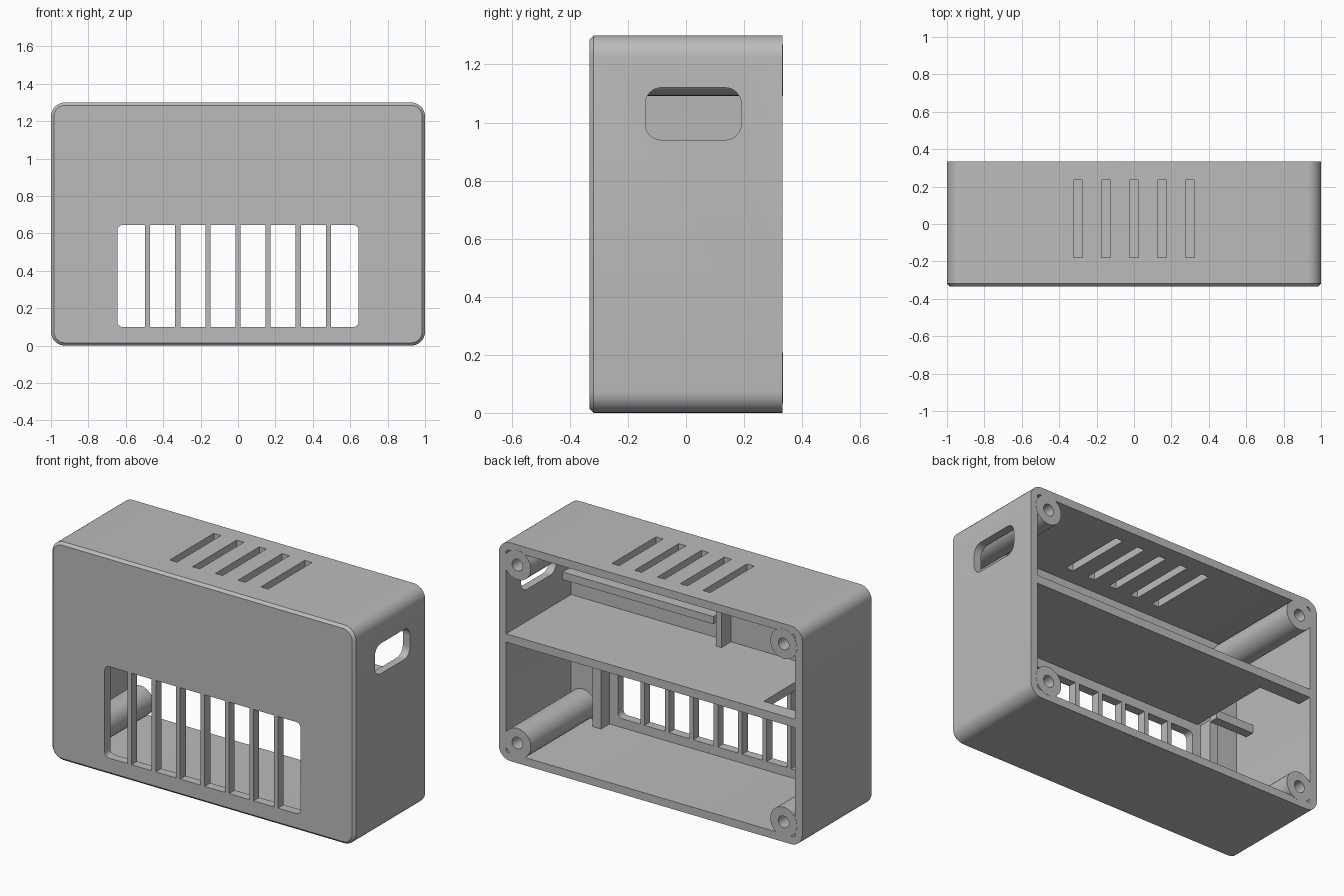
import bpy, bmesh, math
from mathutils import Vector

cube = bpy.data.objects.get("Cube")
if cube:
    bpy.data.objects.remove(cube, do_unlink=True)

grey = bpy.data.materials.new("plain_grey")
grey.use_nodes = True
grey.diffuse_color = (0.5, 0.5, 0.5, 1)
grey.node_tree.nodes["Principled BSDF"].inputs["Base Color"].default_value = (0.5, 0.5, 0.5, 1)

DEPTH = 0.333          # half depth of the case
HEIGHT = 1.3
WALL = 0.047
FRONT_IN = -0.28       # inner face of the front panel
SHELF = (0.70, 0.75)   # underside and top of the shelf


def finish(bm, name):
    bmesh.ops.recalc_face_normals(bm, faces=bm.faces)
    mesh = bpy.data.meshes.new(name)
    bm.to_mesh(mesh)
    bm.free()
    ob = bpy.data.objects.new(name, mesh)
    bpy.context.collection.objects.link(ob)
    mesh.materials.append(grey)
    return ob


def rounded(a0, a1, b0, b1, r, steps=8):
    """Outline of a rounded rectangle."""
    pts = []
    corners = [(a1 - r, b1 - r), (a0 + r, b1 - r), (a0 + r, b0 + r), (a1 - r, b0 + r)]
    for k, (ca, cb) in enumerate(corners):
        for i in range(steps + 1):
            t = math.pi / 2 * (k + i / steps)
            pts.append((ca + r * math.cos(t), cb + r * math.sin(t)))
    return pts


def prism(name, pts, axis, t0, t1, chamfer=0):
    """Extrude an outline along an axis, optionally chamfering the t0 end."""
    place = {"x": lambda a, b, t: (t, a, b),
             "y": lambda a, b, t: (a, t, b),
             "z": lambda a, b, t: (a, b, t)}[axis]
    bm = bmesh.new()
    start = bm.faces.new([bm.verts.new(place(a, b, t0)) for a, b in pts])
    ring = list(start.edges)
    out = bmesh.ops.extrude_face_region(bm, geom=[start], use_keep_orig=True)
    move = Vector(place(0, 0, t1 - t0))
    for v in out["geom"]:
        if isinstance(v, bmesh.types.BMVert):
            v.co += move
    if chamfer:
        bmesh.ops.bevel(bm, geom=ring, offset=chamfer, segments=1, affect="EDGES")
    return finish(bm, name)


def box(name, x, y, z):
    return prism(name, [(x[0], y[0]), (x[1], y[0]), (x[1], y[1]), (x[0], y[1])], "z", *z)


def cut(target, cutter):
    """Subtract the cutter and discard it."""
    cutter.hide_render = True
    mod = target.modifiers.new("cut", "BOOLEAN")
    mod.operation, mod.solver, mod.object = "DIFFERENCE", "EXACT", cutter
    bpy.context.view_layer.objects.active = target
    bpy.ops.object.modifier_apply(modifier=mod.name)
    bpy.data.objects.remove(cutter, do_unlink=True)


def smooth(ob):
    bpy.ops.object.select_all(action="DESELECT")
    ob.select_set(True)
    bpy.context.view_layer.objects.active = ob
    bpy.ops.object.shade_smooth_by_angle(angle=math.radians(30))


# Case: rounded box, hollowed from the back
case = prism("case_shell", rounded(-1, 1, 0, HEIGHT, 0.075), "y", -DEPTH, DEPTH, 0.015)
cut(case, prism("cavity", rounded(-1 + WALL, 1 - WALL, WALL, HEIGHT - WALL, 0.015, 4),
                "y", FRONT_IN, 0.5))

# Front grille: rounded opening divided by seven bars
grille = prism("grille_cutter", rounded(-0.645, 0.645, 0.1, 0.645, 0.028, 5), "y", -0.4, -0.2)
for i in range(-3, 4):
    c = i * 0.161
    cut(grille, box("bar_gap", (c - 0.0135, c + 0.0135), (-0.5, 0), (0, 0.8)))
cut(case, grille)

# Vent slots in the top
for i in range(-2, 3):
    c = i * 0.15
    cut(case, box("vent_cutter", (c - 0.024, c + 0.024), (-0.18, 0.235), (1.2, 1.4)))

# Rounded side opening
cut(case, prism("side_cutter", rounded(-0.14, 0.19, 0.94, 1.12, 0.055), "x", 0.9, 1.1))
smooth(case)

# Shelf with a notch near its right end
edge, notch = 1 - WALL + 0.003, -0.68
prism("shelf", [(notch, FRONT_IN - 0.003), (edge, FRONT_IN - 0.003), (edge, DEPTH - 0.001),
                (-edge, DEPTH - 0.001), (-edge, 0.24), (notch, 0.24)], "z", *SHELF)
box("notch_bar", (-edge, -0.70), (-0.20, -0.145), (0.69, 0.74))

# Upright ribs on both sides of the grille
for side, s in (("left", 1), ("right", -1)):
    xs = sorted((s * 0.70, s * 0.755))
    box(side + "_grille_rib", xs, (FRONT_IN - 0.003, -0.20), (WALL - 0.003, SHELF[0] + 0.003))

# Rails and end stop on the inside of the front, above the shelf
box("lower_rail", (-0.04, edge), (FRONT_IN - 0.003, -0.20), (0.87, 0.915))
box("upper_rail", (-0.04, edge), (FRONT_IN - 0.003, -0.22), (0.975, 1.01))
box("rail_stop", (-0.10, -0.065), (FRONT_IN - 0.003, -0.19), (SHELF[1] - 0.003, 1.05))

# Screw posts: lathed profile with a blind hole, (radius, y)
PROFILE = [(0, 0.0), (0.035, 0.0), (0.035, DEPTH + 0.001), (0.088, DEPTH + 0.001),
           (0.088, FRONT_IN - 0.003), (0, FRONT_IN - 0.003)]
for vert, z in (("lower", 0.12), ("upper", HEIGHT - 0.12)):
    for side, x in (("left", 0.877), ("right", -0.877)):
        bm = bmesh.new()
        vs = [bm.verts.new((x + r, y, z)) for r, y in PROFILE]
        es = [bm.edges.new(p) for p in zip(vs, vs[1:])]
        bmesh.ops.spin(bm, geom=vs + es, cent=(x, 0, z), axis=(0, 1, 0),
                       angle=2 * math.pi, steps=32)
        bmesh.ops.remove_doubles(bm, verts=bm.verts, dist=1e-4)
        smooth(finish(bm, vert + "_" + side + "_screw_post"))
